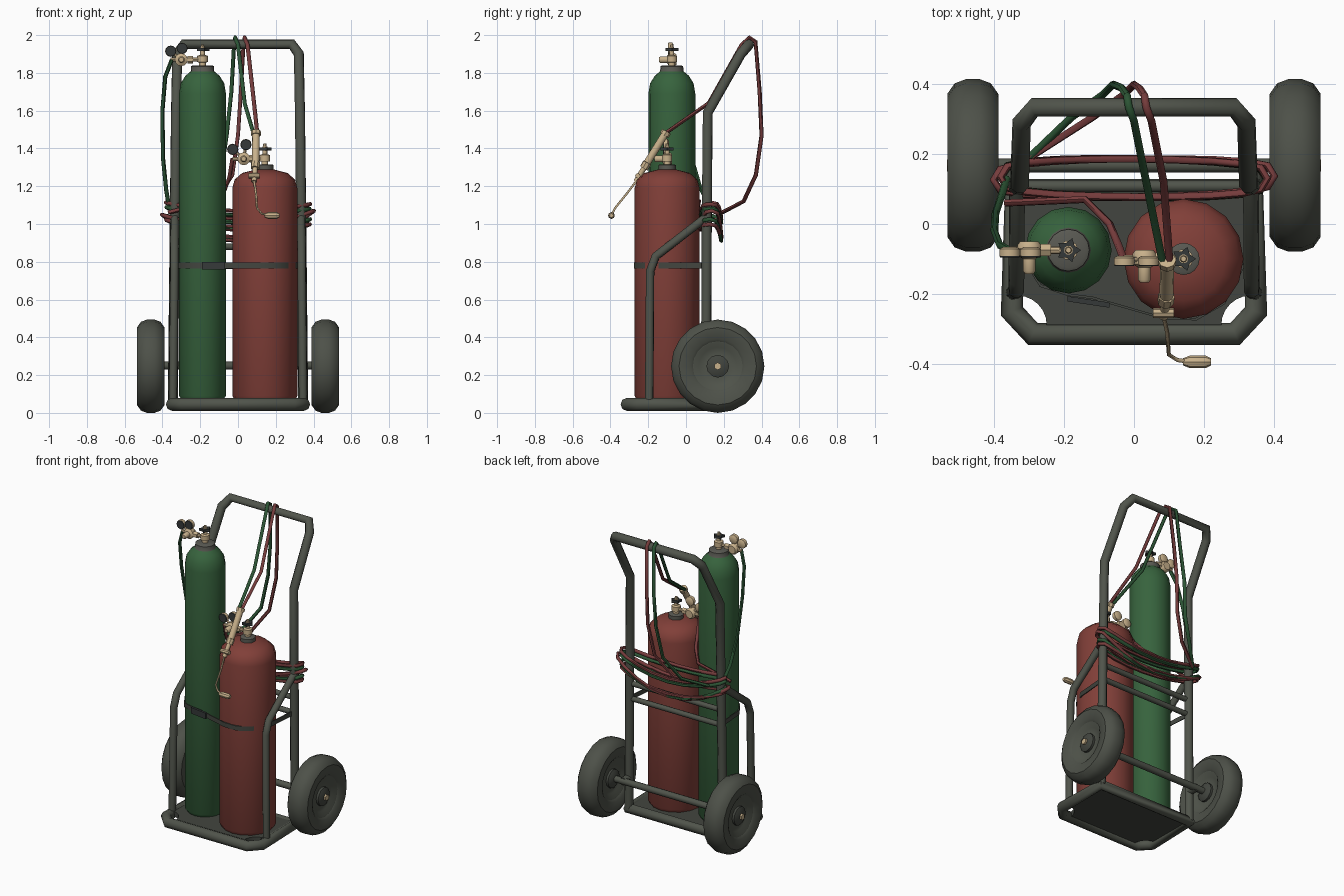
import bpy, bmesh, math, random
from mathutils import Vector

random.seed(4)
if "Cube" in bpy.data.objects:
    bpy.data.objects.remove(bpy.data.objects["Cube"], do_unlink=True)


def material(name, red, green, blue):
    mat = bpy.data.materials.new(name)
    mat.use_nodes = True
    color = (red, green, blue, 1)
    mat.diffuse_color = color
    shader = mat.node_tree.nodes["Principled BSDF"]
    shader.inputs["Base Color"].default_value = color
    shader.inputs["Roughness"].default_value = 0.7
    return mat


FRAME = material("frame grey", 0.08, 0.088, 0.07)
PLATE = material("plate dark grey", 0.055, 0.06, 0.05)
TYRE = material("tyre grey", 0.075, 0.082, 0.066)
GREEN = material("tank green", 0.038, 0.125, 0.047)
RED = material("tank red", 0.22, 0.05, 0.04)
WORN = material("worn metal", 0.1, 0.1, 0.085)
BRASS = material("brass", 0.58, 0.44, 0.26)
DARK = material("dark knob", 0.035, 0.04, 0.04)
GREEN_HOSE = material("hose green", 0.025, 0.09, 0.035)
RED_HOSE = material("hose red", 0.18, 0.045, 0.045)


def finish(name, mesh, mats, location=(0, 0, 0), angle=40):
    mesh.name = name
    mesh.materials.clear()
    for mat in mats:
        mesh.materials.append(mat)
    mesh.shade_smooth()
    mesh.set_sharp_from_angle(angle=math.radians(angle))
    obj = bpy.data.objects.new(name, mesh)
    obj.location = location
    bpy.context.collection.objects.link(obj)
    return obj


def lathe(name, profile, location, mat, axis=(0, 0, 1), sides=16, star=1.0):
    """Spin (radius, height) pairs about an axis; star shrinks every other side."""
    bm = bmesh.new()
    turn = Vector((0, 0, 1)).rotation_difference(Vector(axis))
    rings = []
    for radius, height in profile:
        ring = []
        for i in range(sides):
            a = math.tau * i / sides
            r = radius * (star if i % 2 else 1)
            ring.append(bm.verts.new(turn @ Vector((r * math.cos(a), r * math.sin(a), height))))
        rings.append(ring)
    for low, high in zip(rings, rings[1:]):
        for i in range(sides):
            j = (i + 1) % sides
            bm.faces.new((low[i], low[j], high[j], high[i]))
    bm.faces.new(rings[0][::-1])
    bm.faces.new(rings[-1])
    bmesh.ops.recalc_face_normals(bm, faces=bm.faces)
    mesh = bpy.data.meshes.new(name)
    bm.to_mesh(mesh)
    bm.free()
    return finish(name, mesh, [mat], location)


def rod(name, start, end, radius, mat, sides=10):
    """Straight cylinder between two points."""
    span = Vector(end) - Vector(start)
    return lathe(name, [(radius, 0), (radius, span.length)], start, mat, span.normalized(), sides)


def tube(name, points, radius, mat, closed=False, detail=2):
    """Bent pipe along a path, turned into a mesh."""
    curve = bpy.data.curves.new(name, "CURVE")
    curve.dimensions = "3D"
    curve.bevel_depth = radius
    curve.bevel_resolution = detail
    curve.use_fill_caps = True
    spline = curve.splines.new("POLY")
    spline.points.add(len(points) - 1)
    for target, point in zip(spline.points, points):
        target.co = (*point, 1)
    spline.use_cyclic_u = closed
    helper = bpy.data.objects.new(name, curve)
    bpy.context.collection.objects.link(helper)
    graph = bpy.context.evaluated_depsgraph_get()
    mesh = bpy.data.meshes.new_from_object(helper.evaluated_get(graph))
    bpy.data.objects.remove(helper, do_unlink=True)
    return finish(name, mesh, [mat], angle=60)


def prism(name, outline, bottom, top, mat):
    """Flat outline pulled up between two heights."""
    bm = bmesh.new()
    face = bm.faces.new([bm.verts.new((x, y, bottom)) for x, y in outline])
    pulled = bmesh.ops.extrude_face_region(bm, geom=[face])["geom"]
    bmesh.ops.translate(bm, verts=[v for v in pulled if isinstance(v, bmesh.types.BMVert)],
                        vec=(0, 0, top - bottom))
    bmesh.ops.recalc_face_normals(bm, faces=bm.faces)
    mesh = bpy.data.meshes.new(name)
    bm.to_mesh(mesh)
    bm.free()
    return finish(name, mesh, [mat])


def mirrored(points):
    """Add the opposite half of a left-right symmetric path."""
    return points + [(-p[0], *p[1:]) for p in reversed(points)]


# Frame: base loop, handle loop, crossbars, axle
base = [(0.345, 0.105), (0.35, -0.25), (0.29, -0.315)]
tube("base_frame", [(x, y, 0.045) for x, y in mirrored(base)], 0.034, FRAME, closed=True)
tube("handle_frame", mirrored([(0.345, 0.105, 0.045), (0.335, 0.11, 1.0), (0.328, 0.115, 1.59),
                               (0.322, 0.29, 1.9), (0.285, 0.335, 1.952)]), 0.028, FRAME)
for name, height in (("lower_crossbar", 0.78), ("upper_crossbar", 0.88)):
    rod(name, (-0.335, 0.108, height), (0.335, 0.108, height), 0.017, FRAME)
rod("axle", (-0.46, 0.168, 0.25), (0.46, 0.168, 0.25), 0.021, FRAME)

# Base plate with scooped front corners
scoop = [(0.335 - 0.085 * math.sin(a), -0.29 + 0.085 * math.cos(a))
         for a in [math.pi / 2 * i / 6 for i in range(7)]]
prism("base_plate", mirrored([(0.335, 0.1)] + scoop), 0.035, 0.068, PLATE)

# Struts, axle brackets and wheels on both sides
half_tyre = [(0.125, -0.05), (0.145, -0.068), (0.205, -0.073), (0.235, -0.052), (0.247, -0.02)]
tyre_profile = half_tyre + [(r, -h) for r, h in reversed(half_tyre)]
for side, label in ((1, "left"), (-1, "right")):
    tube(label + "_strut", [(side * 0.345, -0.195, 0.05), (side * 0.337, -0.19, 0.75),
                            (side * 0.337, -0.16, 0.83), (side * 0.335, 0.1, 1.03)], 0.023, FRAME)
    rod(label + "_axle_bracket", (side * 0.342, 0.1, 0.25), (side * 0.342, 0.175, 0.25), 0.026, FRAME)
    hub = (side * 0.462, 0.168, 0.247)
    out = (side, 0, 0)
    lathe(label + "_tyre", tyre_profile, hub, TYRE, out, 20).data.polygons.foreach_get
    rim = [(0.06, -0.035), (0.1, -0.035), (0.128, -0.056), (0.134, -0.056),
           (0.134, 0.056), (0.128, 0.056), (0.1, 0.035), (0.06, 0.035)]
    lathe(label + "_rim", rim, hub, FRAME, out, 20)
    lathe(label + "_hub", [(0.035, -0.065), (0.06, -0.05), (0.06, 0.05), (0.035, 0.062)], hub, PLATE, out, 12)
    lathe(label + "_axle_nut", [(0.02, 0.06), (0.02, 0.074)], hub, BRASS, out, 6)
# Open the tyre sides so the recessed rims show
for label in ("left", "right"):
    for part in ("_tyre", ):
        mesh = bpy.data.objects[label + part].data
        bm = bmesh.new()
        bm.from_mesh(mesh)
        bmesh.ops.delete(bm, geom=[f for f in bm.faces if len(f.verts) > 4], context="FACES_ONLY")
        bm.to_mesh(mesh)
        bm.free()

# Gas tanks
GREEN_AT = (-0.188, -0.075, 0)
RED_AT = (0.142, -0.1, 0)
tank = lathe("green_tank", [(0.11, 0.068), (0.124, 0.09), (0.124, 1.69), (0.115, 1.745),
                            (0.09, 1.785), (0.06, 1.81)], GREEN_AT, GREEN)
lathe("green_tank_neck", [(0.072, 1.795), (0.062, 1.81), (0.06, 1.835), (0.05, 1.84)], GREEN_AT, WORN)
lathe("red_tank", [(0.16, 0.068), (0.172, 0.09), (0.172, 1.19), (0.16, 1.235),
                   (0.12, 1.27), (0.05, 1.288)], RED_AT, RED)
lathe("red_tank_neck", [(0.046, 1.28), (0.046, 1.312), (0.038, 1.316)], RED_AT, WORN)


# Valve, star handwheel, regulator and gauges on each tank
def valve(label, centre, z, gauges):
    x, y, _ = centre
    lathe(label + "_valve", [(0.018, z), (0.018, z + 0.02), (0.028, z + 0.022), (0.028, z + 0.055),
                             (0.013, z + 0.06), (0.013, z + 0.1)], centre, BRASS, sides=10)
    lathe(label + "_handwheel", [(0.036, z + 0.08), (0.036, z + 0.096)], centre, DARK, sides=10, star=0.6)
    lathe(label + "_valve_tip", [(0.011, z + 0.096), (0.008, z + 0.115)], centre, BRASS, sides=8)
    mid = z + 0.035
    rod(label + "_inlet", (x, y, mid), (x - 0.17, y, mid), 0.011, BRASS, 8)
    rod(label + "_inlet_nut", (x - 0.05, y, mid), (x - 0.08, y, mid), 0.02, BRASS, 6)
    lathe(label + "_regulator", [(0.026, -0.025), (0.034, -0.015), (0.034, 0.015), (0.018, 0.025),
                                 (0.018, 0.06), (0.012, 0.068)], (x - 0.112, y, mid), BRASS, (0, -1, 0), 12)
    for number, (dx, dz) in enumerate(gauges):
        spot = Vector((x + dx, y - 0.005, mid + dz))
        rod(f"{label}_gauge_stem_{number}", (x - 0.112, y, mid), spot, 0.008, BRASS, 6)
        lathe(f"{label}_gauge_{number}", [(0.02, -0.014), (0.03, -0.008), (0.03, 0.012)],
              spot, BRASS, (0, -1, 0), 12)
        lathe(f"{label}_gauge_face_{number}", [(0.029, 0.012), (0.027, 0.016)], spot, DARK, (0, -1, 0), 12)


valve("green", GREEN_AT, 1.835, [(-0.168, 0.045), (-0.108, 0.06)])
valve("red", RED_AT, 1.31, [(-0.17, 0.05), (-0.1, 0.075)])

# Strap and buckle around both tanks
path = [(-0.335, 0.1), (-0.32, -0.1), (-0.27, -0.18), (-0.19, -0.206), (-0.12, -0.215), (0.09, -0.275),
        (0.18, -0.276), (0.26, -0.23), (0.318, -0.12), (0.335, 0.1)]
inner = [(x * 0.985, y + 0.007) for x, y in reversed(path)]
prism("tank_strap", path + inner, 0.765, 0.795, PLATE)
buckle = [(-0.19, -0.207), (-0.19, -0.222), (-0.07, -0.24), (-0.07, -0.225)]
prism("strap_buckle", buckle, 0.76, 0.8, DARK)

# Cutting torch: handle, valves, bent neck and nozzle
top, grip, end = Vector((0.095, -0.115, 1.47)), Vector((0.093, -0.205, 1.325)), Vector((0.085, -0.265, 1.225))
rod("torch_handle", top, grip, 0.02, BRASS)
rod("torch_body", grip, end, 0.014, BRASS)
rod("torch_collar", grip, grip.lerp(end, 0.3), 0.024, BRASS, 8)
rod("torch_tail", top, top + Vector((0, 0.012, 0.02)), 0.026, BRASS, 8)
rod("torch_valve_stem", end + Vector((-0.03, 0.01, 0.03)), end + Vector((0.03, 0.01, 0.03)), 0.014, BRASS, 8)
tube("torch_neck", [end, (0.095, -0.31, 1.165), (0.1, -0.375, 1.085), (0.125, -0.39, 1.055),
                    (0.16, -0.395, 1.046)], 0.006, BRASS, detail=1)
lathe("torch_nozzle", [(0.01, -0.02), (0.018, 0), (0.018, 0.045), (0.011, 0.06)],
      (0.16, -0.395, 1.045), BRASS, (1, 0, 0), 8)

# Hoses from the torch over the handle and down to the coils
for label, mat, x, drop in (("green", GREEN_HOSE, -0.015, -0.06), ("red", RED_HOSE, 0.035, 0.0)):
    tube(label + "_torch_hose",
         [(x * 0.4 + 0.088, -0.11, 1.48), (x + 0.05, 0.12, 1.64), (x + 0.015, 0.295, 1.95),
          (x, 0.335, 1.988), (x - 0.005, 0.368, 1.965), (x - 0.02, 0.39, 1.7), (drop, 0.4, 1.47),
          (drop - 0.03, 0.37, 1.26), (drop - 0.12, 0.305, 1.12), (-0.3, 0.19, 1.06)],
         0.011, mat, detail=1)
tube("green_supply_hose", [(-0.35, -0.08, 1.87), (-0.385, -0.06, 1.78), (-0.4, -0.02, 1.6), (-0.397, 0.03, 1.35),
                           (-0.38, 0.08, 1.18), (-0.365, 0.13, 1.09)], 0.011, GREEN_HOSE, detail=1)
tube("red_supply_hose", [(-0.03, -0.1, 1.345), (-0.045, -0.06, 1.25), (-0.07, 0.0, 1.18), (-0.14, 0.07, 1.12),
                         (-0.37, 0.06, 1.06)], 0.011, RED_HOSE, detail=1)

# Hose coils sagging around the uprights
for number in range(5):
    reach = random.uniform(0.375, 0.405)
    lift = 1.11 - 0.025 * number
    sag = random.uniform(0.06, 0.14)
    lean = random.uniform(-0.02, 0.02)
    loop = []
    for step in range(20):
        a = math.tau * step / 20
        bow = math.copysign(abs(math.sin(a)) ** 0.5, math.sin(a))
        droop = sag * math.sin(a) ** 2 * (1.2 if bow > 0 else 0.6)
        loop.append((reach * math.cos(a), 0.132 + 0.055 * bow + lean * math.cos(a) * 0.5,
                     lift - droop + lean * math.cos(a)))
    tube(f"hose_coil_{number}", loop, 0.011, GREEN_HOSE if number in (1, 3) else RED_HOSE,
         closed=True, detail=1)
